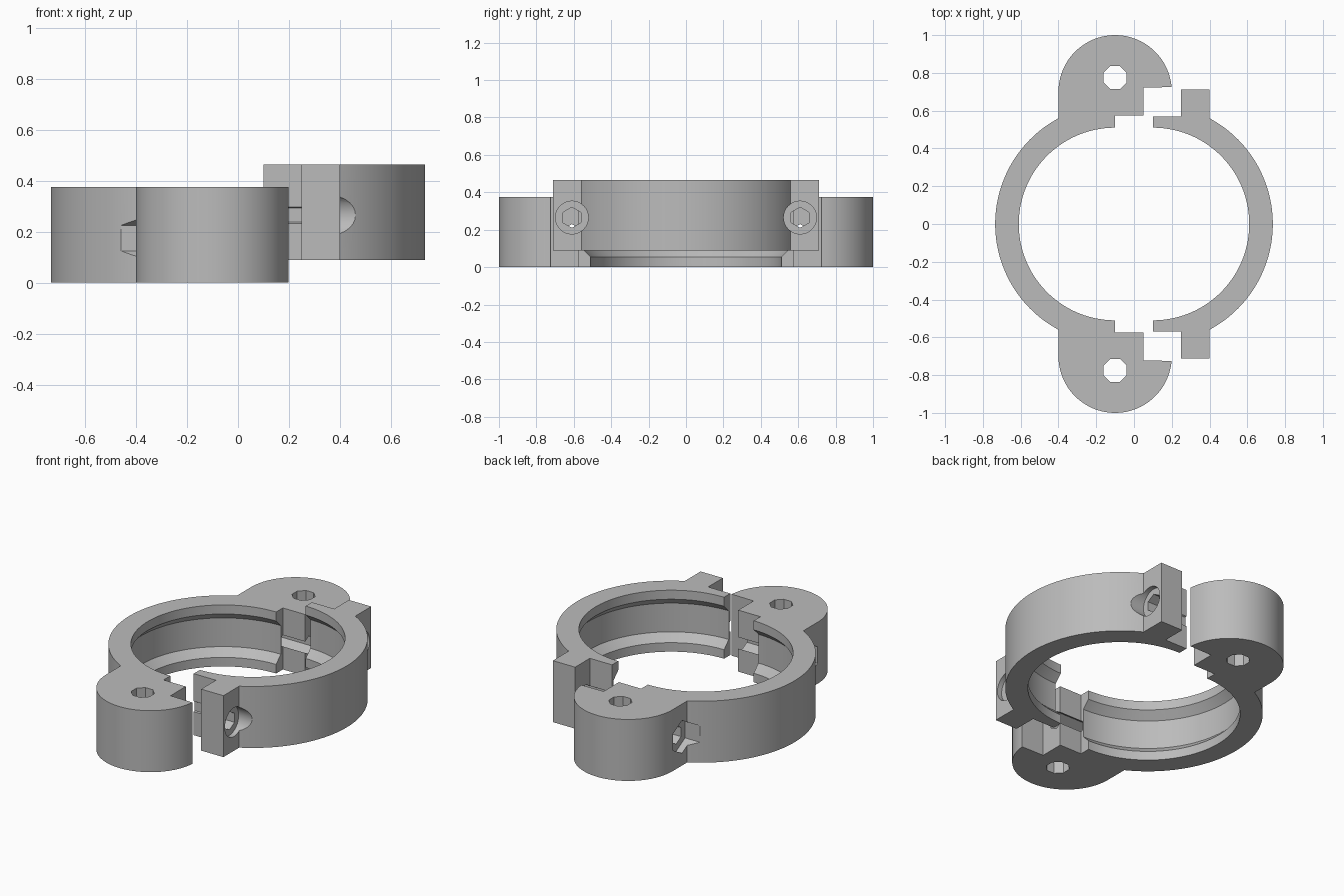
import bpy, bmesh
from math import sin, cos, pi, sqrt, asin, acos
from mathutils import Matrix, Vector

cube = bpy.data.objects.get("Cube")
if cube:
    bpy.data.objects.remove(cube, do_unlink=True)

grey = bpy.data.materials.new("plain_grey")
grey.use_nodes = True
grey.diffuse_color = (0.5, 0.5, 0.5, 1)
grey.node_tree.nodes["Principled BSDF"].inputs["Base Color"].default_value = (0.5, 0.5, 0.5, 1)

H = 0.375                    # height of each half
R_IN, R_OUT = 0.51, 0.635    # ring radii
BOLT_Y, BOLT_Z = 0.61, 0.175
OFFSET = 0.1                 # each half is pulled this far from the middle


def arc(cx, cy, r, a0, a1, n):
    return [(cx + r * cos(a0 + (a1 - a0) * i / n), cy + r * sin(a0 + (a1 - a0) * i / n))
            for i in range(n + 1)]


def make_object(name, bm):
    bmesh.ops.recalc_face_normals(bm, faces=bm.faces)
    mesh = bpy.data.meshes.new(name)
    bm.to_mesh(mesh)
    bm.free()
    mesh.materials.append(grey)
    ob = bpy.data.objects.new(name, mesh)
    bpy.context.collection.objects.link(ob)
    return ob


def plate(name, outline, z0, z1):
    bm = bmesh.new()
    face = bm.faces.new([bm.verts.new((x, y, z0)) for x, y in outline])
    ext = bmesh.ops.extrude_face_region(bm, geom=[face])
    top = [v for v in ext["geom"] if isinstance(v, bmesh.types.BMVert)]
    bmesh.ops.translate(bm, verts=top, vec=(0, 0, z1 - z0))
    return make_object(name, bm)


def prism(sides, r, start, end, turn=0.0):
    """Straight cutter from start to end."""
    a, b = Vector(start), Vector(end)
    bm = bmesh.new()
    rot = (b - a).to_track_quat('Z', 'Y').to_matrix().to_4x4()
    m = Matrix.Translation((a + b) / 2) @ rot @ Matrix.Rotation(turn, 4, 'Z')
    bmesh.ops.create_cone(bm, cap_ends=True, segments=sides, radius1=r, radius2=r,
                          depth=(b - a).length, matrix=m)
    return make_object("cutter", bm)


def hex_prism(r, x0, x1, y, z):
    """Hexagonal cutter along x, with corners at top and bottom or flats by turn."""
    bm = bmesh.new()
    pts = [(x0, y + r * sin(i * pi / 3), z + r * cos(i * pi / 3)) for i in range(6)]
    face = bm.faces.new([bm.verts.new(p) for p in pts])
    ext = bmesh.ops.extrude_face_region(bm, geom=[face])
    far = [v for v in ext["geom"] if isinstance(v, bmesh.types.BMVert)]
    bmesh.ops.translate(bm, verts=far, vec=(x1 - x0, 0, 0))
    return make_object("cutter", bm)


def groove(cx):
    """Barrel that hollows the inside of the ring between two bevelled lips."""
    bm = bmesh.new()
    prof = [(0, 0.045), (0.5, 0.045), (0.555, 0.1), (0.555, H - 0.1), (0.5, H - 0.045), (0, H - 0.045)]
    vs = [bm.verts.new((cx + r, 0, z)) for r, z in prof]
    edges = [bm.edges.new(p) for p in zip(vs, vs[1:])]
    bmesh.ops.spin(bm, geom=vs + edges, cent=(cx, 0, 0), axis=(0, 0, 1),
                   angle=2 * pi, steps=128, use_duplicate=False)
    bmesh.ops.remove_doubles(bm, verts=bm.verts, dist=0.0005)
    return make_object("cutter", bm)


def cut(ob, cutter):
    mod = ob.modifiers.new("cut", 'BOOLEAN')
    mod.operation, mod.solver, mod.object = 'DIFFERENCE', 'EXACT', cutter
    bpy.context.view_layer.objects.active = ob
    bpy.ops.object.modifier_apply(modifier=mod.name)
    bpy.data.objects.remove(cutter, do_unlink=True)


def finish(ob):
    bpy.ops.object.select_all(action='DESELECT')
    ob.select_set(True)
    bpy.context.view_layer.objects.active = ob
    bpy.ops.object.shade_smooth_by_angle(angle=0.5)


def mirrored(upper):
    return upper + [(x, -y) for x, y in reversed(upper)]


side_y = sqrt(R_OUT ** 2 - 0.3 ** 2)   # where the ring meets a flange side
side_a = acos(0.3 / R_OUT)

# Half with the two round mounting lugs
cx = -OFFSET
upper = [p for p in arc(cx, 0, R_OUT, pi - 0.012, pi - side_a, 32)]
upper += arc(cx, 0.7, 0.3, pi, asin(0.025 / 0.3), 48)
upper += [(0.05, 0.722), (0.05, 0.575), (cx, 0.575)]
upper += arc(cx, 0, R_IN, pi / 2, pi - 0.012, 48)
n_in = 49
outer, inner = upper[:-n_in], upper[-n_in:]
outline = ([(x, -y) for x, y in reversed(outer)] + outer + inner
           + [(x, -y) for x, y in reversed(inner)])
lug_half = plate("lug_half", outline, 0, H)
cut(lug_half, groove(cx))
for s in (1, -1):
    # vertical screw hole, bolt hole and nut pocket
    cut(lug_half, prism(8, 0.066, (cx, s * 0.775, -0.1), (cx, s * 0.775, H + 0.1), pi / 8))
    cut(lug_half, hex_prism(0.055, -0.6, 0.2, s * BOLT_Y, BOLT_Z))
    cut(lug_half, hex_prism(0.1, -0.6, -0.36, s * BOLT_Y, BOLT_Z))
finish(lug_half)

# Half with the two square clamping flanges, raised above the other
cx = OFFSET
outer = arc(cx, 0, R_OUT, 0.012, side_a, 32)
outer += [(0.4, 0.712), (0.25, 0.712), (0.25, 0.57), (cx, 0.57)]
inner = arc(cx, 0, R_IN, pi / 2, 0.012, 48)
outline = ([(x, -y) for x, y in reversed(outer)] + outer + inner
           + [(x, -y) for x, y in reversed(inner)])
flange_half = plate("flange_half", outline, 0, H)
cut(flange_half, groove(cx))
for s in (1, -1):
    # bolt hole and round seat for the bolt head
    cut(flange_half, hex_prism(0.055, -0.1, 0.6, s * BOLT_Y, BOLT_Z))
    cut(flange_half, prism(32, 0.088, (0.37, s * BOLT_Y, BOLT_Z), (0.6, s * BOLT_Y, BOLT_Z)))
flange_half.data.transform(Matrix.Translation((0, 0, 0.09)))
finish(flange_half)
